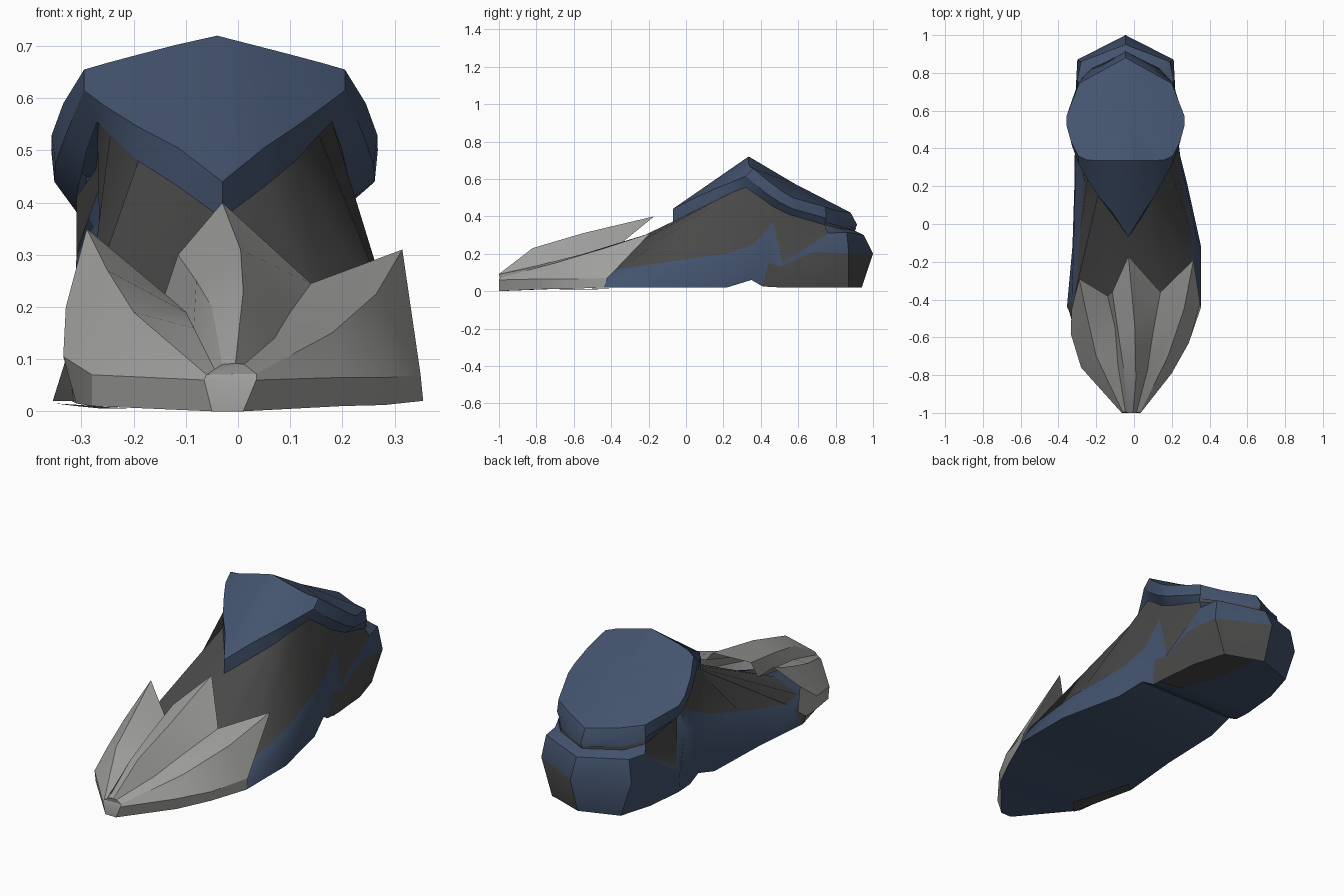
import bpy, bmesh, math


def material(name, rgb):
    m = bpy.data.materials.new(name)
    m.diffuse_color = (*rgb, 1)
    return m


BLUE = material("navy blue", (0.056, 0.086, 0.154))
DARK = material("charcoal", (0.068, 0.067, 0.066))
LIGHT = material("pale grey", (0.35, 0.35, 0.34))


def other_side(p):
    # left-hand partner; the boot's centre line drifts to the left at the heel
    x, y, z = p
    left = -x - 0.09 * min(1, max(0, (y + 0.3) / 0.5))
    if z < 0.4 and y < 0.48:           # straighter inner edge of the sole
        left = max(left, -0.355 + 0.04 * min(1, max(0, (y + 0.44) / 0.44)))
    return (left, y, z)


def loop(right):
    # closed loop: right side from toe to heel, then left side back to the toe
    return right + [other_side(p) for p in right[-2:0:-1]]


def skin(name, rings, mats, rule, closed=True, cap=None, floor=False, angle=28):
    """Skin rows of points; rule(row, column) gives the material index."""
    bm = bmesh.new()
    rows = [[bm.verts.new(p) for p in r] for r in rings]
    n = len(rows[0])
    for i in range(len(rows) - 1):
        for j in range(n if closed else n - 1):
            k = (j + 1) % n
            f = bm.faces.new((rows[i][j], rows[i][k], rows[i + 1][k], rows[i + 1][j]))
            f.material_index = rule(i, j)
    if cap:
        c = bm.verts.new(cap)
        for j in range(n):
            bm.faces.new((rows[-1][j], rows[-1][(j + 1) % n], c))
    if floor:
        r = rows[0]
        for j in range(n // 2):
            quad = [r[j], r[j + 1], r[n - j - 1], r[(n - j) % n]]
            bm.faces.new(list(dict.fromkeys(quad)))
    bmesh.ops.recalc_face_normals(bm, faces=bm.faces)
    me = bpy.data.meshes.new(name)
    bm.to_mesh(me)
    bm.free()
    for m in mats:
        me.materials.append(m)
    ob = bpy.data.objects.new(name, me)
    bpy.context.collection.objects.link(ob)
    bpy.context.view_layer.objects.active = ob
    ob.select_set(True)
    bpy.ops.object.shade_smooth_by_angle(angle=math.radians(angle))
    ob.select_set(False)
    return ob


# Rings of the boot, right half, from the toe round to the heel
ground = [(0, -.95, .02), (.2, -.75, .02), (.355, -.44, .02), (.355, -.12, .02),
          (.28, .22, .02), (.24, .35, .06), (.22, .41, .025), (.22, .5, .02),
          (.2, .7, .02), (.15, .87, .02), (-.045, .94, .02)]
crease = [(0, -.9, .04), (.2, -.72, .04), (.33, -.4, .1), (.335, -.08, .13),
          (.27, .22, .15), (.245, .36, .16), (.235, .44, .15), (.23, .505, .13),
          (.22, .68, .21), (.21, .87, .2), (-.045, 1.0, .2)]
band = [(0, -.72, .06), (.2, -.62, .06), (.32, -.36, .12), (.3, -.03, .165),
        (.25, .22, .2), (.235, .36, .25), (.225, .465, .37), (.22, .515, .15),
        (.21, .76, .31), (.19, .86, .315), (-.045, .95, .3)]
seam = [(-.03, -.07, .37), (.05, .05, .43), (.11, .15, .48), (.155, .25, .53),
        (.18, .32, .555), (.2, .4, .5), (.21, .46, .455), (.22, .55, .41),
        (.2, .74, .355), (.13, .82, .335), (-.045, .9, .325)]
lip = [(-.03, -.07, .44), (.05, .06, .505), (.11, .15, .545), (.165, .25, .585),
       (.205, .32, .615), (.24, .42, .53), (.26, .5, .475), (.262, .57, .44),
       (.205, .75, .39), (.1, .825, .37), (-.045, .915, .355)]
ridge = [(-.04, .335, .72), (.03, .335, .702), (.1, .335, .684), (.16, .34, .668),
         (.205, .36, .655), (.245, .44, .59), (.267, .52, .53), (.268, .57, .5),
         (.2, .745, .45), (.1, .8, .43), (-.045, .88, .42)]

body = [loop(r) for r in (ground, crease, band, seam)]
# The left side band stands taller and leans in to its spike
body[1][14:18] = [(-.305, .44, .32), (-.31, .36, .29), (-.312, .22, .24), (-.318, -.05, .17)]
body[2][14:19] = [(-.258, .45, .45), (-.255, .37, .38), (-.265, .22, .3),
                  (-.285, -.03, .22), (-.31, -.36, .14)]
body[3][14:16] = [(-.272, .46, .465), (-.268, .4, .51)]


def body_colour(row, col):
    if row == 2:
        return 0 if 8 <= col <= 11 else 1     # upper, with a blue heel top
    if row == 0 and (6 <= col <= 9 or col == 18):
        return 1                       # right heel block and left toe corner
    return 0


# Sole, side band and upper
skin("boot_body", body, [BLUE, DARK], body_colour, floor=True, angle=40)

# Closed ankle collar with a pointed front
skin("ankle_collar", [loop(r) for r in (seam, lip, ridge)],
     [BLUE], lambda i, j: 0, cap=(-.045, .58, .575), angle=35)

# Thin dark gap line where the collar meets the heel
low, high = loop(seam)[8:13], loop(lip)[8:13]


def between(t):
    pts = [[a + (b - a) * t for a, b in zip(p, q)] for p, q in zip(low, high)]
    return [(-.045 + (x + .045) * 1.02, y + .004, z) for x, y, z in pts]


skin("collar_gap", [between(0), between(.4)], [DARK], lambda i, j: 0, closed=False)

# Toe armour: lines running from the toe tip back, left edge to right edge
toe_lines = [
    [(-.05, -1, 0), (-.28, -.75, .01), (-.31, -.58, .015), (-.32, -.44, .02)],
    [(-.065, -1, .06), (-.28, -.76, .07), (-.335, -.58, .105), (-.33, -.45, .2)],
    [(-.06, -.995, .07), (-.2, -.7, .19), (-.25, -.48, .27), (-.29, -.29, .35)],
    [(-.045, -.995, .08), (-.085, -.75, .16), (-.1, -.55, .19), (-.14, -.38, .225)],
    [(-.03, -1, .09), (-.05, -.8, .2), (-.08, -.6, .25), (-.115, -.36, .3)],
    [(-.005, -1, .092), (.01, -.82, .23), (.005, -.55, .31), (-.03, -.17, .4)],
    [(.012, -1, .09), (.07, -.78, .14), (.1, -.58, .19), (.14, -.36, .245)],
    [(.035, -.995, .072), (.18, -.7, .15), (.265, -.45, .225), (.315, -.19, .31)],
    [(.035, -1, .06), (.2, -.79, .065), (.29, -.63, .065), (.35, -.42, .07)],
    [(.01, -1, 0), (.2, -.78, .01), (.28, -.62, .012), (.355, -.44, .02)],
]
skin("toe_armour", toe_lines, [LIGHT], lambda i, j: 0, closed=False, angle=20)

# Small front face closing the toe tip, and the underside of the armour
tip = [l[0] for l in toe_lines]
skin("toe_tip", [tip[:5], tip[:4:-1]], [LIGHT], lambda i, j: 0, closed=False)
skin("toe_underside", [toe_lines[0], toe_lines[-1]], [BLUE], lambda i, j: 0, closed=False)

# Dark patches under the left toe edge and the right half of the heel
skin("sole_patch", [[(-.26, -.77, .005), (-.31, -.58, .01), (-.35, -.44, .015)],
                    [(-.2, -.7, .005), (-.25, -.55, .008), (-.3, -.4, .012)]],
     [DARK], lambda i, j: 0, closed=False)
skin("heel_patch", [[(.218, .46, .017), (.2, .7, .017), (.15, .87, .017)],
                    [(.1, .48, .017), (.02, .7, .017), (.0, .91, .017)]],
     [DARK], lambda i, j: 0, closed=False)
